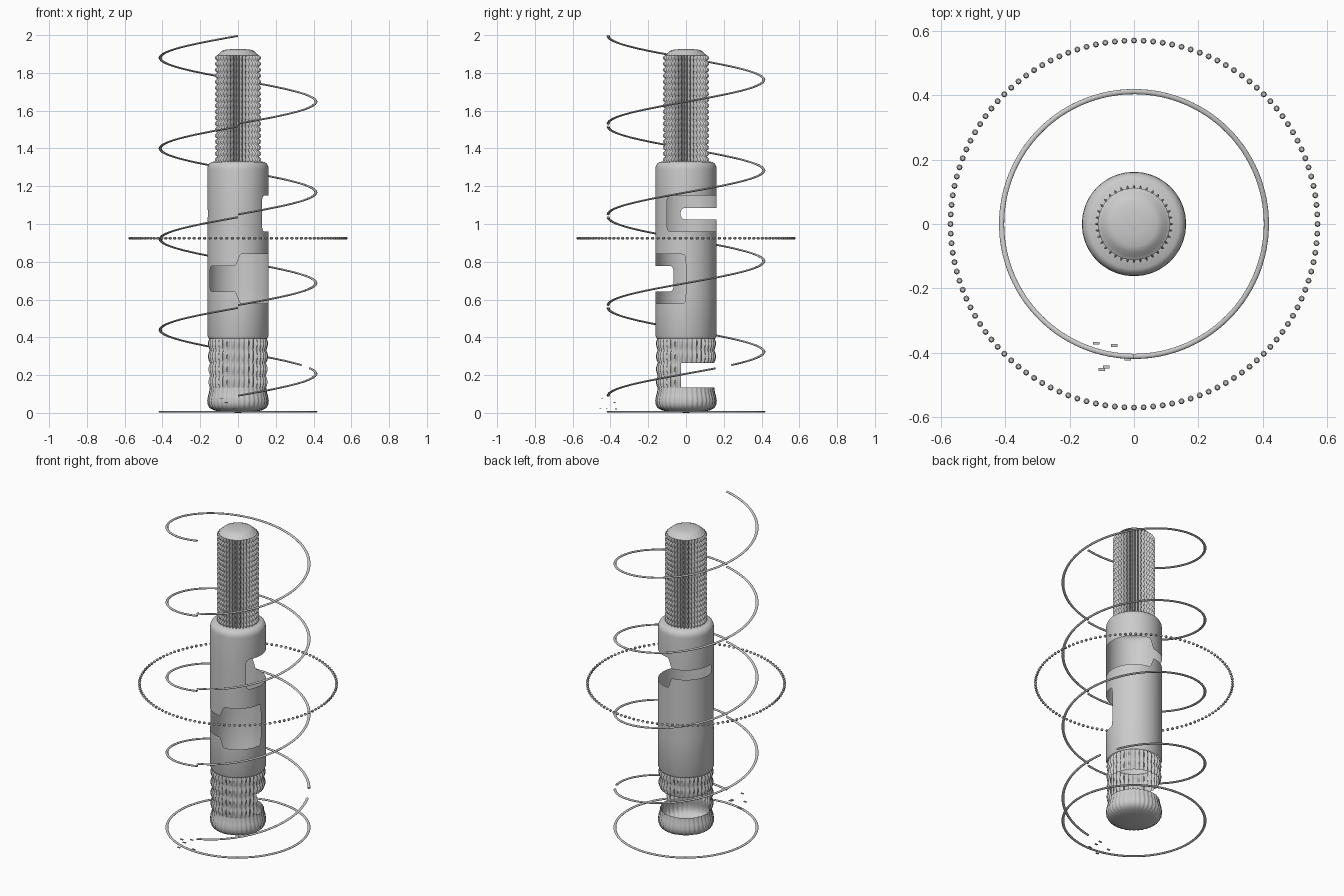
import bpy
import math
from math import sin, cos, pi, radians, degrees, sqrt

if "Cube" in bpy.data.objects:
    bpy.data.objects.remove(bpy.data.objects["Cube"])


def add_mesh(name, verts, faces, smooth_angle=40):
    me = bpy.data.meshes.new(name)
    me.from_pydata(verts, [], faces)
    me.update()
    me.shade_smooth()
    me.set_sharp_from_angle(angle=radians(smooth_angle))
    ob = bpy.data.objects.new(name, me)
    bpy.context.collection.objects.link(ob)
    return ob


def lathe(name, cols, rows, point, keep=lambda a, j: True, smooth=40):
    """Surface of revolution: point(angle_deg, row) -> (r, z); keep() drops faces for openings."""
    angs = [360 * i / cols for i in range(cols)]
    verts = []
    for j in range(rows):
        for a in angs:
            r, z = point(a, j)
            verts.append((r * cos(radians(a)), r * sin(radians(a)), z))
    faces = []
    for j in range(rows - 1):
        for i in range(cols):
            k = (i + 1) % cols
            if keep(360 * (i + .5) / cols, j):
                faces.append((j * cols + i, j * cols + k, (j + 1) * cols + k, (j + 1) * cols + i))
    return add_mesh(name, verts, faces, smooth)


def sweep(name, pts, closed=False, w=.008, h=.005):
    """Slim rounded wire along (angle_deg, z) points at the coil radius."""
    n, verts, faces = 8, [], []
    for a, z in pts:
        for k in range(n):
            t = 2 * pi * k / n
            r = .412 + w * cos(t)
            verts.append((r * cos(radians(a)), r * sin(radians(a)), z + h * sin(t)))
    m = len(pts)
    for i in range(m if closed else m - 1):
        for k in range(n):
            i2, k2 = (i + 1) % m, (k + 1) % n
            faces.append((i * n + k, i2 * n + k, i2 * n + k2, i * n + k2))
    if not closed:
        faces += [tuple(range(n))[::-1], tuple(range((m - 1) * n, m * n))]
    return add_mesh(name, verts, faces, 50)


def step(x):
    x = min(max(x, 0), 1)
    return x * x * (3 - 2 * x)


# Windows: start, change and end angle, centre height, half heights
# (lower: narrow then wide; upper: wide then narrow)
LOWER = (204, 270, 360, .71, .0675, .13)
UPPER = (-38, 90, 190, 1.055, .095, .03)


def window_angle(a, w):
    return a - 360 if w[0] < 0 and a > 300 else a


def half_height(a, w):
    a = window_angle(a, w)
    h = w[4] + (w[5] - w[4]) * step((a - w[1] + 6) / 12)
    d = radians(min(a - w[0], w[2] - a)) * .16      # distance from the end
    r = .022
    if 0 <= d < r:
        h -= r - sqrt(r * r - (r - d) ** 2)         # rounded corner
    return h


def in_window(a, w):
    return w[0] < window_angle(a, w) < w[2]


# Hollow barrel with two stepped windows and a rounded shoulder
SHOULDER = [(.162, 1.29), (.16, 1.305), (.153, 1.32), (.14, 1.329), (.09, 1.333)]


def barrel(a, j):
    hl, hu = half_height(a, LOWER), half_height(a, UPPER)
    zs = [.395, .71 - hl, .71 + hl, 1.055 - hu, 1.055 + hu]
    if j == 0:
        return .156, zs[0]
    if j == 1:
        return .162, .41
    return (.162, zs[j - 1]) if j < 6 else SHOULDER[j - 6]


def barrel_keep(a, j):
    return not (j == 2 and in_window(a, LOWER)) and not (j == 4 and in_window(a, UPPER))


lathe("barrel", 180, 6 + len(SHOULDER), barrel, barrel_keep)


# Knurled upper shaft: 36 columns of small scales
ROWS, SUB = 18, 5


def shaft(a, j):
    ridge = .5 + .5 * cos(radians(36 * a))
    scale = abs(sin(pi * j / SUB))
    return .096 + .027 * ridge * (.5 + .5 * scale), 1.325 + .57 * j / (ROWS * SUB)


lathe("upper_shaft", 216, ROWS * SUB + 1, shaft, smooth=80)

CAP = [(.112, 1.893), (.1, 1.9), (.088, 1.915), (.07, 1.922), (.035, 1.926), (.0005, 1.927)]
lathe("shaft_cap", 72, len(CAP), lambda a, j: CAP[j])


# Ribbed lower sleeve with a large opening at the back
def sleeve(a, j):
    ridge = .5 + .5 * cos(radians(36 * a))
    row = abs(sin(pi * j / 5))
    return .144 + .015 * ridge * (.35 + .65 * row), .13 + .27 * j / 20


lathe("lower_sleeve", 216, 21, sleeve,
      lambda a, j: not (j < 10 and (a < 190 or a > 350)), smooth=80)

# Rounded foot with faint radial ripples
FOOT = [(.0005, 0), (.05, .002), (.09, .006), (.125, .014), (.148, .026),
        (.158, .045), (.16, .065), (.156, .09), (.15, .11), (.148, .135)]


def foot(a, j):
    r, z = FOOT[j]
    return r * (1 + .018 * cos(radians(36 * a)) * (j > 1)), z


lathe("foot", 144, len(FOOT), foot, smooth=60)

# Coil wire: four separate turns, the last one broken in two
def turn(name, z0, d0, d1):
    n = max(8, int((d1 - d0) / 4))
    ds = [d0 + (d1 - d0) * i / n for i in range(n + 1)]
    sweep(name, [(270 - d, z0 - .465 * d / 360) for d in ds])


for i in range(3):
    turn("coil_turn_%d" % (i + 1), 1.996 - .48 * i, 0, 360)
turn("coil_turn_4_upper", .556, 0, 234)
turn("coil_turn_4_lower", .556, 248, 360)
sweep("base_ring", [(a, .006) for a in range(0, 360, 4)], closed=True)

# Ring of small beads
verts, faces = [], []
for i in range(120):
    t, b = 2 * pi * i / 120, len(verts)
    for r, z in ((.006, -.006), (.0095, 0), (.006, .006)):
        verts += [(.571 * cos(t) + r * cos(k * pi / 4), .571 * sin(t) + r * sin(k * pi / 4), .925 + z)
                  for k in range(8)]
    for j in (0, 8):
        faces += [(b + j + k, b + j + (k + 1) % 8, b + j + 8 + (k + 1) % 8, b + j + 8 + k) for k in range(8)]
    faces += [tuple(range(b + 7, b - 1, -1)), tuple(range(b + 16, b + 24))]
add_mesh("bead_ring", verts, faces)

# Loose chips near the foot of the coil
for i, p in enumerate([(-.118, -.371, .02), (-.062, -.378, .055), (-.101, -.453, .025),
                       (-.087, -.445, .077), (-.02, -.42, .022)]):
    bpy.ops.mesh.primitive_cube_add(size=1, location=p)
    ob = bpy.context.object
    ob.name = "chip_%d" % (i + 1)
    ob.scale = (.02, .009, .004)
